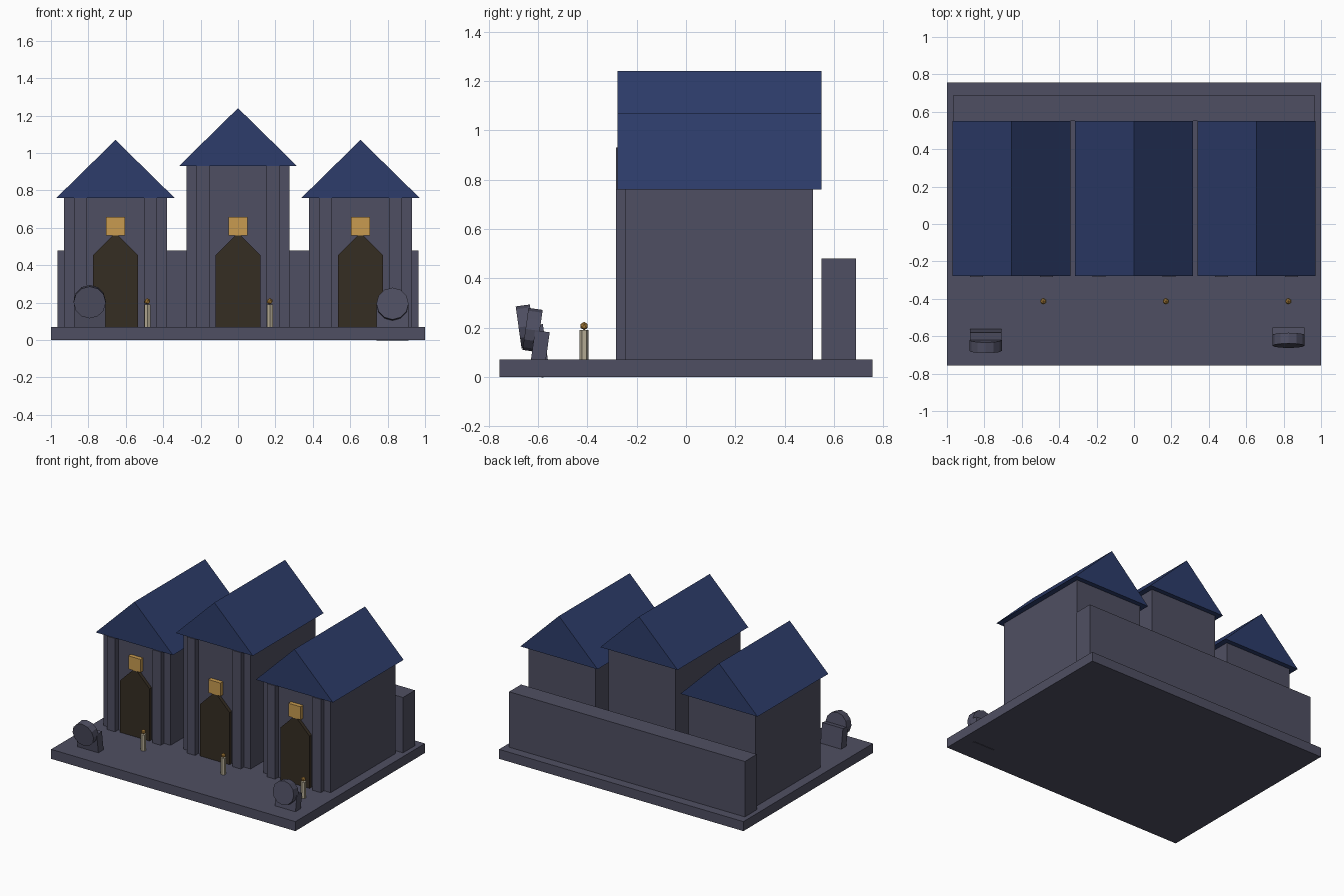
import bpy
import math
from mathutils import Matrix, Vector

cube = bpy.data.objects.get("Cube")
if cube:
    bpy.data.objects.remove(cube, do_unlink=True)


def material(name, colour):
    m = bpy.data.materials.new(name)
    m.use_nodes = True
    rgba = (*colour, 1)
    m.diffuse_color = rgba
    m.node_tree.nodes["Principled BSDF"].inputs["Base Color"].default_value = rgba
    return m


STONE = material("grey stone", (0.078, 0.078, 0.122))
ROOF = material("blue slate", (0.026, 0.046, 0.147))
DOOR = material("dark wood", (0.036, 0.026, 0.016))
GOLD = material("gold", (0.58, 0.33, 0.08))
WAX = material("pale wax", (0.45, 0.40, 0.29))
FLAME = material("amber flame", (0.48, 0.25, 0.05))


def finish(name, mat):
    ob = bpy.context.object
    ob.name = name
    ob.data.materials.append(mat)
    return ob


def box(name, mat, x, y, z):
    """Box from (min, max) ranges on each axis."""
    bpy.ops.mesh.primitive_cube_add(size=1)
    ob = finish(name, mat)
    centre = Vector([sum(r) / 2 for r in (x, y, z)])
    size = Vector([r[1] - r[0] for r in (x, y, z)])
    ob.data.transform(Matrix.Translation(centre) @ Matrix.Diagonal((*size, 1)))
    return ob


def prism(name, mat, profile, x, y0, y1):
    """Extrude an x-z outline along y."""
    n = len(profile)
    verts = [(x + px, y, pz) for y in (y0, y1) for px, pz in profile]
    faces = [range(n), range(2 * n - 1, n - 1, -1)]
    faces += [(i, i + n, (i + 1) % n + n, (i + 1) % n) for i in range(n)]
    mesh = bpy.data.meshes.new(name)
    mesh.from_pydata(verts, [], [list(f) for f in faces])
    mesh.materials.append(mat)
    ob = bpy.data.objects.new(name, mesh)
    bpy.context.collection.objects.link(ob)
    return ob


# Ground slab and rear wall
GROUND = 0.07
box("base_slab", STONE, (-1, 1), (-0.757, 0.757), (0, GROUND))
box("rear_wall", STONE, (-0.965, 0.965), (0.55, 0.69), (GROUND, 0.48))

# Three gabled halls, the middle one taller
for side, x, eave in (("right", -0.655, 0.76), ("middle", 0, 0.93), ("left", 0.655, 0.76)):
    box(side + "_hall", STONE, (x - 0.275, x + 0.275), (-0.245, 0.515), (GROUND, eave))
    prism(side + "_roof", ROOF, [(-0.316, eave), (0.316, eave), (0, eave + 0.31)],
          x, -0.277, 0.55)
    for s in (-1, 1):
        c = x + s * 0.187
        box(side + "_pilaster", STONE, (c - 0.034, c + 0.034), (-0.283, -0.24), (GROUND, eave))
    prism(side + "_door", DOOR,
          [(-0.12, GROUND), (0.12, GROUND), (0.12, 0.455), (0, 0.575), (-0.12, 0.455)],
          x, -0.27, -0.24)
    box(side + "_door_plaque", GOLD, (x - 0.05, x + 0.05), (-0.276, -0.24), (0.56, 0.657))

    # Candle in front of each hall
    cx = x + 0.17
    bpy.ops.mesh.primitive_cylinder_add(vertices=6, radius=0.0185, depth=0.13,
                                        location=(cx, -0.413, 0.125))
    finish(side + "_candle", WAX)
    bpy.ops.mesh.primitive_ico_sphere_add(subdivisions=1, radius=0.017,
                                          location=(cx, -0.413, 0.207))
    finish(side + "_candle_flame", FLAME)

# Leaning round-headed markers: block behind, disc in front
for side, x, y, z, lean in (("right", -0.793, -0.65, 0.205, 8), ("left", 0.826, -0.622, 0.191, -8)):
    pose = Matrix.Translation((x, y, z)) @ Matrix.Rotation(math.radians(lean), 4, "X")
    block = box(side + "_marker_block", STONE, (-0.085, 0.085), (0.01, 0.07), (-0.185, 0.0))
    block.matrix_world = pose
    bpy.ops.mesh.primitive_cylinder_add(vertices=12, radius=0.086, depth=0.058)
    disc = finish(side + "_marker_disc", STONE)
    disc.matrix_world = pose @ Matrix.Rotation(math.radians(90), 4, "X")
